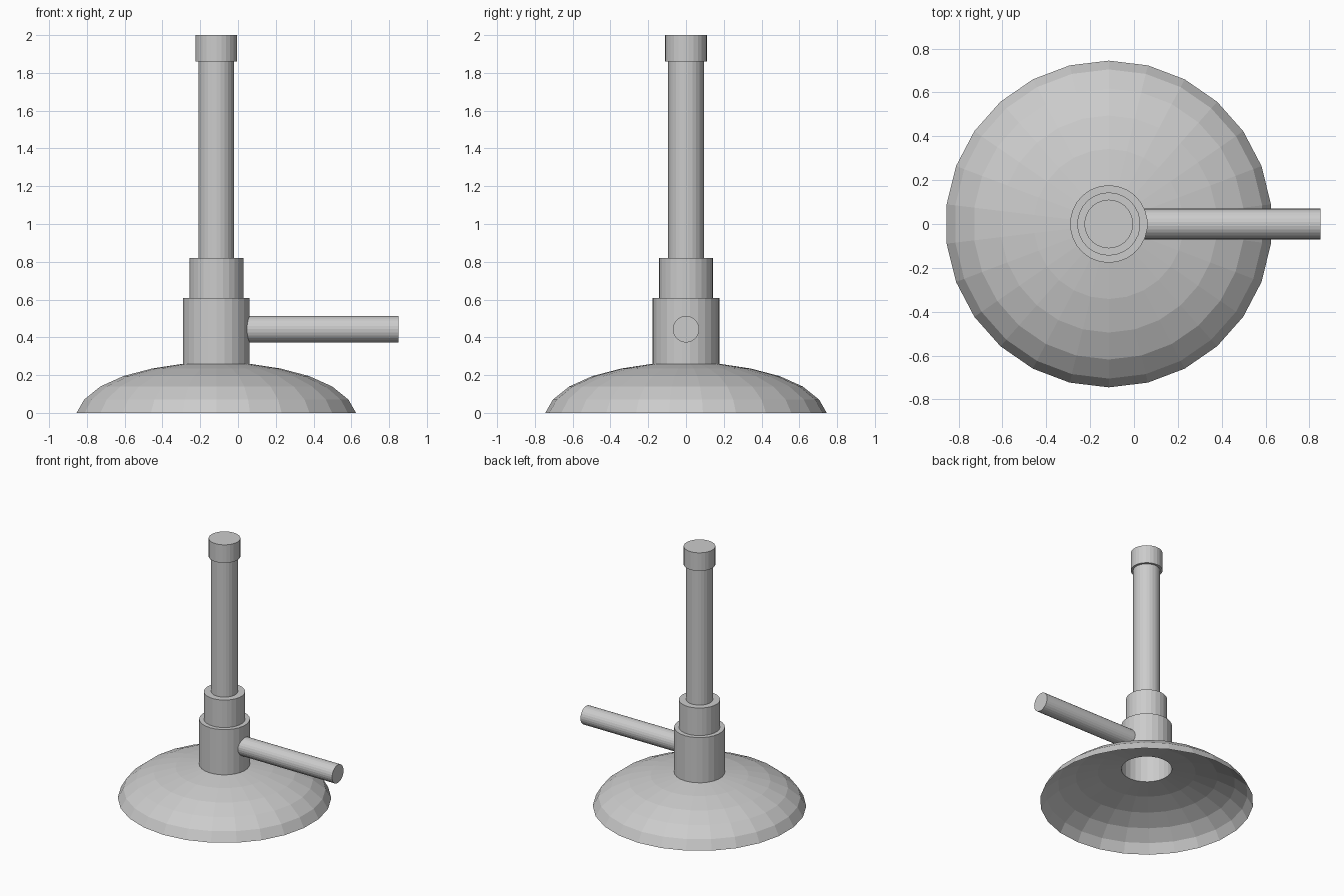
import bpy, bmesh
from math import cos, sin, tau, pi
from mathutils import Matrix

if "Cube" in bpy.data.objects:
    bpy.data.objects.remove(bpy.data.objects["Cube"])

SIDES = 26
AXIS_X = -0.115


def lathe(name, profile, matrix, cap_end=False):
    """Revolve (radius, height) points about z; optionally cap the last ring."""
    bm = bmesh.new()
    rings = []
    for r, z in profile:
        rings.append([bm.verts.new((r * cos(pi / 2 + tau * i / SIDES),
                                    r * sin(pi / 2 + tau * i / SIDES), z))
                      for i in range(SIDES)])
    for a, b in zip(rings, rings[1:]):
        for i in range(SIDES):
            j = (i + 1) % SIDES
            bm.faces.new((a[i], a[j], b[j], b[i]))
    if cap_end:
        bm.faces.new(rings[-1])
    bm.transform(matrix)
    mesh = bpy.data.meshes.new(name)
    bm.to_mesh(mesh)
    bm.free()
    obj = bpy.data.objects.new(name, mesh)
    bpy.context.collection.objects.link(obj)
    return obj


upright = Matrix.Translation((AXIS_X, 0, 0))

# Hollow domed foot, open below and at the collar
lathe("base", [(0.745, 0), (0.705, 0.07), (0.618, 0.14), (0.495, 0.195),
               (0.342, 0.235), (0.177, 0.26)], upright)

# Stepped barrel: lower body, collar, tube and closed burner head
lathe("barrel", [(0.177, 0.26), (0.177, 0.608), (0.144, 0.608), (0.144, 0.82),
                 (0.094, 0.82), (0.094, 1.86), (0.111, 1.86), (0.111, 2.0)],
      upright, cap_end=True)

# Gas inlet pipe pointing to +x
lathe("inlet_pipe", [(0.07, 0.045), (0.07, 0.85)],
      Matrix.Translation((0, 0, 0.443)) @ Matrix.Rotation(pi / 2, 4, 'Y'),
      cap_end=True)
